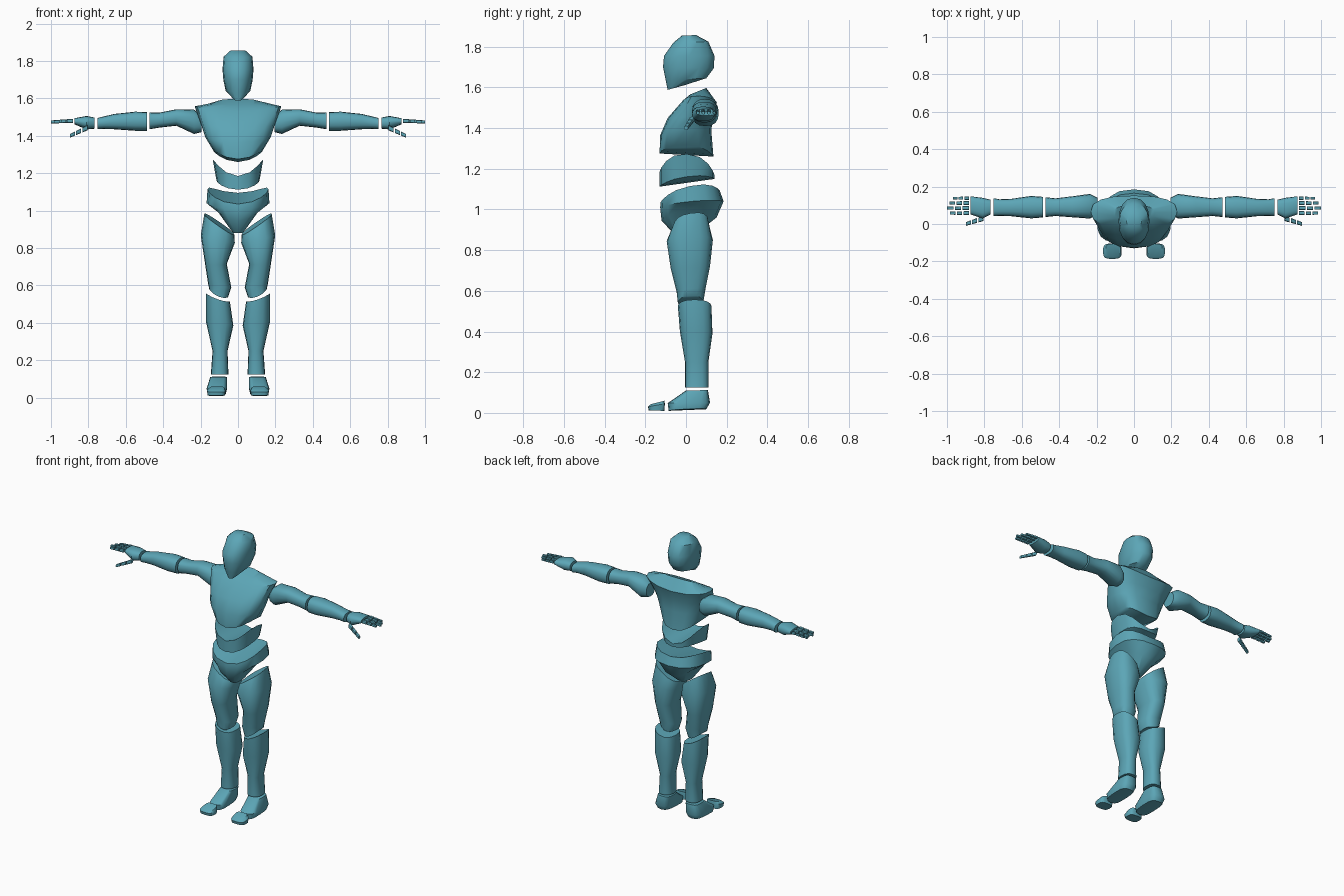
import bpy, bmesh, math

SIDES = 16
teal = bpy.data.materials.new("teal")
teal.diffuse_color = (0.107, 0.38, 0.47, 1)


def spow(v, p):
    return math.copysign(abs(v) ** p, v)


def skin(name, rings, mirror):
    """Skin a stack of point rings; caps are strips running front to back."""
    n = len(rings[0])
    bm = bmesh.new()
    vs = [[bm.verts.new(p) for p in r] for r in rings]
    for a, b in zip(vs, vs[1:]):
        for j in range(n):
            k = (j + 1) % n
            bm.faces.new((a[j], a[k], b[k], b[j]))
    for r in (vs[0], vs[-1]):
        for j in range(n // 2):
            quad = [r[j], r[j + 1], r[(n - j - 1) % n], r[(n - j) % n]]
            bm.faces.new(list(dict.fromkeys(quad)))
    bmesh.ops.recalc_face_normals(bm, faces=bm.faces)
    me = bpy.data.meshes.new(name)
    bm.to_mesh(me)
    bm.free()
    me.materials.append(teal)
    ob = bpy.data.objects.new(name, me)
    bpy.context.collection.objects.link(ob)
    if mirror:
        ob.modifiers.new("mirror", "MIRROR").use_mirror_merge = False
    return ob


def stack(name, rings, mirror=False, p=0.8, n=SIDES):
    """Upright part. Ring: centre x, half width, front y, front z, back y, back z,
    lift of both sides, tilt towards the outside."""
    out = []
    for cx, hw, yf, zf, yb, zb, bow, tilt in rings:
        pts = []
        for j in range(n):
            a = 2 * math.pi * j / n
            c, s = spow(math.cos(a), p), spow(math.sin(a), p)
            t = (s + 1) / 2
            pts.append((cx + hw * c, yf + (yb - yf) * t,
                        zf + (zb - zf) * t + bow * c * c + tilt * c))
        out.append(pts)
    return skin(name, out, mirror)


def tube(name, rings, p=0.8, n=SIDES):
    """Sideways part, mirrored. Ring: x, centre y, centre z, radius y, radius z."""
    out = []
    for x, y, z, ry, rz in rings:
        angs = [2 * math.pi * j / n for j in range(n)]
        out.append([(x, y + ry * spow(math.cos(a), p), z + rz * spow(math.sin(a), p))
                    for a in angs])
    return skin(name, out, True)


# Head and torso
stack("head", [
    (0, .025, -.09, 1.588, -.01, 1.61, 0, 0),
    (0, .066, -.10, 1.635, .10, 1.645, 0, 0),
    (0, .078, -.113, 1.70, .137, 1.695, 0, 0),
    (0, .083, -.108, 1.755, .14, 1.755, 0, 0),
    (0, .077, -.062, 1.82, .11, 1.825, 0, 0),
    (0, .04, -.02, 1.855, .05, 1.857, 0, 0)], p=.9)
stack("chest", [
    (0, .13, -.13, 1.275, .135, 1.26, .05, 0),
    (0, .175, -.127, 1.365, .125, 1.38, .02, 0),
    (0, .195, -.09, 1.45, .13, 1.46, 0, 0),
    (0, .232, -.02, 1.53, .152, 1.525, .03, 0),
    (0, .11, .02, 1.565, .10, 1.597, 0, 0)])
stack("waist", [
    (0, .115, -.13, 1.112, .14, 1.15, .03, 0),
    (0, .135, -.13, 1.185, .14, 1.17, .095, 0)])
stack("pelvis", [
    (0, .03, -.06, .88, .06, .89, 0, 0),
    (0, .11, -.12, .945, .15, .96, .045, 0),
    (0, .168, -.127, 1.01, .185, 1.04, .015, 0),
    (0, .163, -.125, 1.035, .165, 1.095, .05, 0)])

# Legs
stack("thigh", [
    (.103, .05, -.04, .54, .085, .545, .015, .02),
    (.098, .062, -.046, .595, .095, .605, 0, .01),
    (.118, .058, -.075, .71, .118, .72, 0, 0),
    (.108, .091, -.095, .845, .132, .85, 0, .02),
    (.100, .080, -.06, .915, .11, .94, 0, .055)], True)
stack("shin", [
    (.098, .047, -.005, .125, .11, .125, 0, 0),
    (.096, .040, -.005, .25, .11, .25, 0, 0),
    (.098, .073, -.03, .40, .13, .39, 0, .01),
    (.107, .064, -.04, .525, .125, .525, .01, .022)], True)

# Feet
stack("foot", [
    (.114, .048, -.085, .010, .10, .018, .005, 0),
    (.113, .055, -.09, .048, .118, .05, 0, 0),
    (.103, .045, .0, .11, .108, .112, 0, 0)], True, p=.6)
stack("toes", [
    (.116, .046, -.183, .012, -.106, .010, 0, 0),
    (.116, .050, -.187, .030, -.104, .045, 0, 0),
    (.112, .040, -.175, .042, -.106, .060, 0, 0)], True, p=.6)

# Arms
tube("upper_arm", [
    (.195, .095, 1.465, .045, .045), (.235, .095, 1.475, .066, .065),
    (.33, .092, 1.498, .056, .044), (.42, .090, 1.484, .047, .040),
    (.473, .090, 1.480, .053, .045)])
tube("forearm", [
    (.487, .090, 1.477, .055, .050), (.55, .090, 1.478, .060, .051),
    (.66, .088, 1.476, .046, .041), (.72, .088, 1.470, .044, .033),
    (.752, .090, 1.465, .048, .030)])

# Hands
tube("palm", [
    (.768, .090, 1.468, .040, .030), (.81, .085, 1.470, .055, .036),
    (.875, .100, 1.478, .048, .016)])


def finger(name, a, b, r, parts=3):
    """Row of short tapered bones between two points, with gaps."""
    for i in range(parts):
        ends = []
        for t in (i / parts, (i + .8) / parts):
            pos = [u + (v - u) * t for u, v in zip(a, b)]
            w = r * (1 - .3 * t)
            ends.append((*pos, w, w))
        tube(f"{name}_{i + 1}", ends, n=8)


for name, y, tip, r in (("index_finger", .058, .99, .011), ("middle_finger", .085, 1.007, .011),
                        ("ring_finger", .112, .995, .011), ("little_finger", .138, .975, .009)):
    finger(name, (.883, y, 1.48), (tip, y, 1.474), r)
finger("thumb", (.805, .03, 1.443), (.905, -.002, 1.397), .014)

# Smooth shading with sharp edges kept
bpy.ops.object.select_all(action="SELECT")
bpy.context.view_layer.objects.active = bpy.context.selected_objects[0]
bpy.ops.object.shade_smooth_by_angle(angle=math.radians(40))
